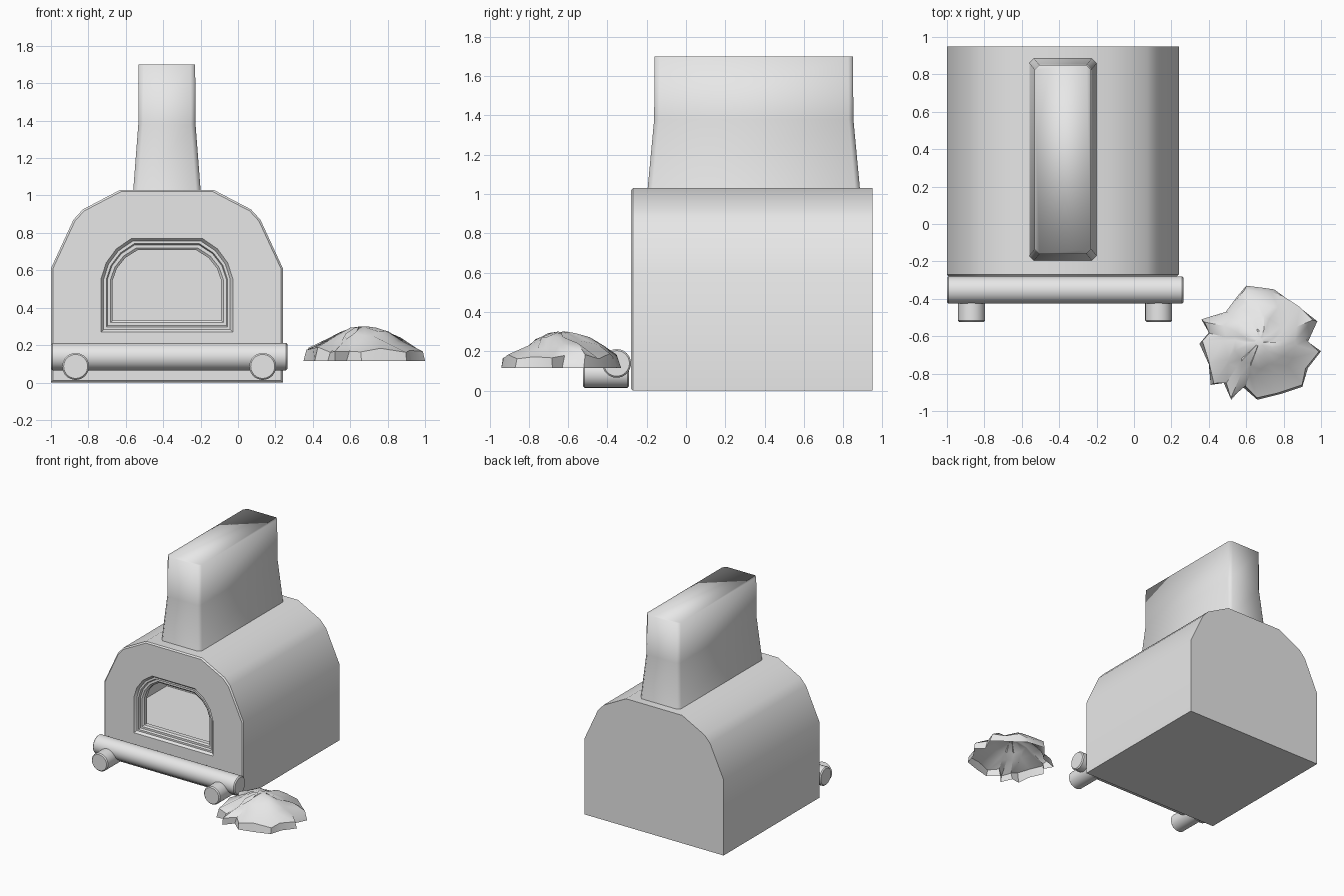
import bpy, bmesh, math, random
from mathutils import Vector

random.seed(4)
if "Cube" in bpy.data.objects:
    bpy.data.objects.remove(bpy.data.objects["Cube"], do_unlink=True)

# One plain clay-grey material
grey = bpy.data.materials.new("plain_grey")
grey.use_nodes = True
grey.diffuse_color = (0.8, 0.8, 0.8, 1)
grey.node_tree.nodes["Principled BSDF"].inputs["Base Color"].default_value = (0.8, 0.8, 0.8, 1)

CX = -0.38  # centre line of the oven


def loft(name, loops, cap_start=True, cap_end=True, angle=30):
    """Skin a list of equal-length point loops into one object."""
    bm = bmesh.new()
    rings = [[bm.verts.new(p) for p in loop] for loop in loops]
    n = len(rings[0])
    for a, b in zip(rings, rings[1:]):
        for i in range(n):
            j = (i + 1) % n
            bm.faces.new((a[i], a[j], b[j], b[i]))
    if cap_start:
        bm.faces.new(rings[0])
    if cap_end:
        bm.faces.new(rings[-1])
    bmesh.ops.recalc_face_normals(bm, faces=bm.faces)
    mesh = bpy.data.meshes.new(name)
    bm.to_mesh(mesh)
    bm.free()
    obj = bpy.data.objects.new(name, mesh)
    bpy.context.collection.objects.link(obj)
    mesh.materials.append(grey)
    bpy.ops.object.select_all(action='DESELECT')
    obj.select_set(True)
    bpy.context.view_layer.objects.active = obj
    if angle is None:
        bpy.ops.object.shade_smooth()
    else:
        bpy.ops.object.shade_smooth_by_angle(angle=math.radians(angle))
    return obj


def arch(half, y, inset=0.0):
    """Mirror a half profile of (half width, z) and shrink it by inset."""
    width = half[0][0]
    low, high = half[0][1], half[-1][1]
    mid, tall = (low + high) / 2, (high - low) / 2
    pts = [(w * (1 - inset / width), mid + (z - mid) * (1 - inset / tall)) for w, z in half]
    return ([(CX - w, y, z) for w, z in pts] +
            [(CX + w, y, z) for w, z in reversed(pts)])


# Oven body: outer shell, stepped mouth and hollow chamber in one skin
shell = [(0.62, 0), (0.62, 0.61), (0.50, 0.87), (0.45, 0.925), (0.25, 1.03)]
mouth = [(0.352, 0.27), (0.352, 0.555), (0.325, 0.64), (0.27, 0.715), (0.19, 0.77)]
chamber = [(0.57, 0.31), (0.57, 0.60), (0.46, 0.83), (0.41, 0.88), (0.23, 0.97)]
loft("oven_body", [
    arch(shell, 0.95),
    arch(shell, -0.27),
    arch(shell, -0.28, 0.01),
    arch(mouth, -0.28),
    arch(mouth, -0.262, 0.014),
    arch(mouth, -0.262, 0.028),
    arch(mouth, -0.245, 0.034),
    arch(mouth, -0.245, 0.05),
    arch(mouth, -0.235, 0.062),
    arch(mouth, -0.20, 0.062),
    arch(chamber, -0.20),
    arch(chamber, 0.45),
])


# Chimney: long flared flue with clipped corners
def flue_ring(hx, hy, z, clip=0.025):
    quarter = [(hx, hy - clip), (hx - clip, hy)]
    half = quarter + [(-x, y) for x, y in reversed(quarter)]
    ring = half + [(-x, -y) for x, y in half]
    return [(CX + x, 0.345 + y, z) for x, y in ring]


loft("chimney", [
    flue_ring(0.195, 0.555, 0.95),
    flue_ring(0.18, 0.54, 1.03),
    flue_ring(0.153, 0.507, 1.38),
    flue_ring(0.151, 0.505, 1.70),
], cap_start=False, angle=None)


# Logs: cylinders with a small rounded edge
def log(name, start, end, radius, bevel=0.008, sides=32):
    start, end = Vector(start), Vector(end)
    axis = (end - start).normalized()
    side = axis.cross(Vector((0, 0, 1)))
    up = side.cross(axis)

    def ring(centre, r):
        turns = [2 * math.pi * i / sides for i in range(sides)]
        return [centre + r * (math.cos(t) * side + math.sin(t) * up) for t in turns]

    loft(name, [ring(start, radius - bevel), ring(start + axis * bevel, radius),
                ring(end - axis * bevel, radius), ring(end, radius - bevel)])


log("front_rail", (-1, -0.353, 0.138), (0.265, -0.353, 0.138), 0.073)
for label, x in (("right", -0.868), ("left", 0.132)):
    log(label + "_rail_foot", (x, -0.525, 0.086), (x, -0.29, 0.086), 0.072)

# Ash heap: ragged open dome shrinking towards its top
heap_edge = [(0.60, -0.33), (0.68, -0.34), (0.75, -0.35), (0.80, -0.39), (0.89, -0.45),
             (0.98, -0.52), (0.93, -0.63), (1.0, -0.68), (0.93, -0.77), (0.90, -0.87),
             (0.78, -0.91), (0.66, -0.94), (0.58, -0.87), (0.52, -0.94), (0.48, -0.85),
             (0.41, -0.86), (0.40, -0.75), (0.35, -0.64), (0.40, -0.58), (0.36, -0.51),
             (0.49, -0.47), (0.55, -0.39)]
hx, hy = 0.67, -0.63
heap = []
for scale, z, rough in ((1, 0.115, 0), (0.86, 0.175, 0.014), (0.68, 0.225, 0.018),
                        (0.47, 0.262, 0.014), (0.25, 0.286, 0.008), (0.08, 0.298, 0.002)):
    ring = []
    for x, y in heap_edge:
        # upper rings lose the spikes of the rim
        d = Vector((x - hx, y - hy))
        d = d.normalized() * (d.length * scale + 0.29 * (1 - scale)) * scale ** 0.3 \
            if scale > 0.8 else d.normalized() * 0.29 * scale
        jitter = [random.uniform(-rough, rough) for _ in range(3)]
        ring.append((hx + d.x + jitter[0], hy + d.y + jitter[1], z + jitter[2]))
    heap.append(ring)
loft("ash_heap", heap, cap_start=False, angle=40)
